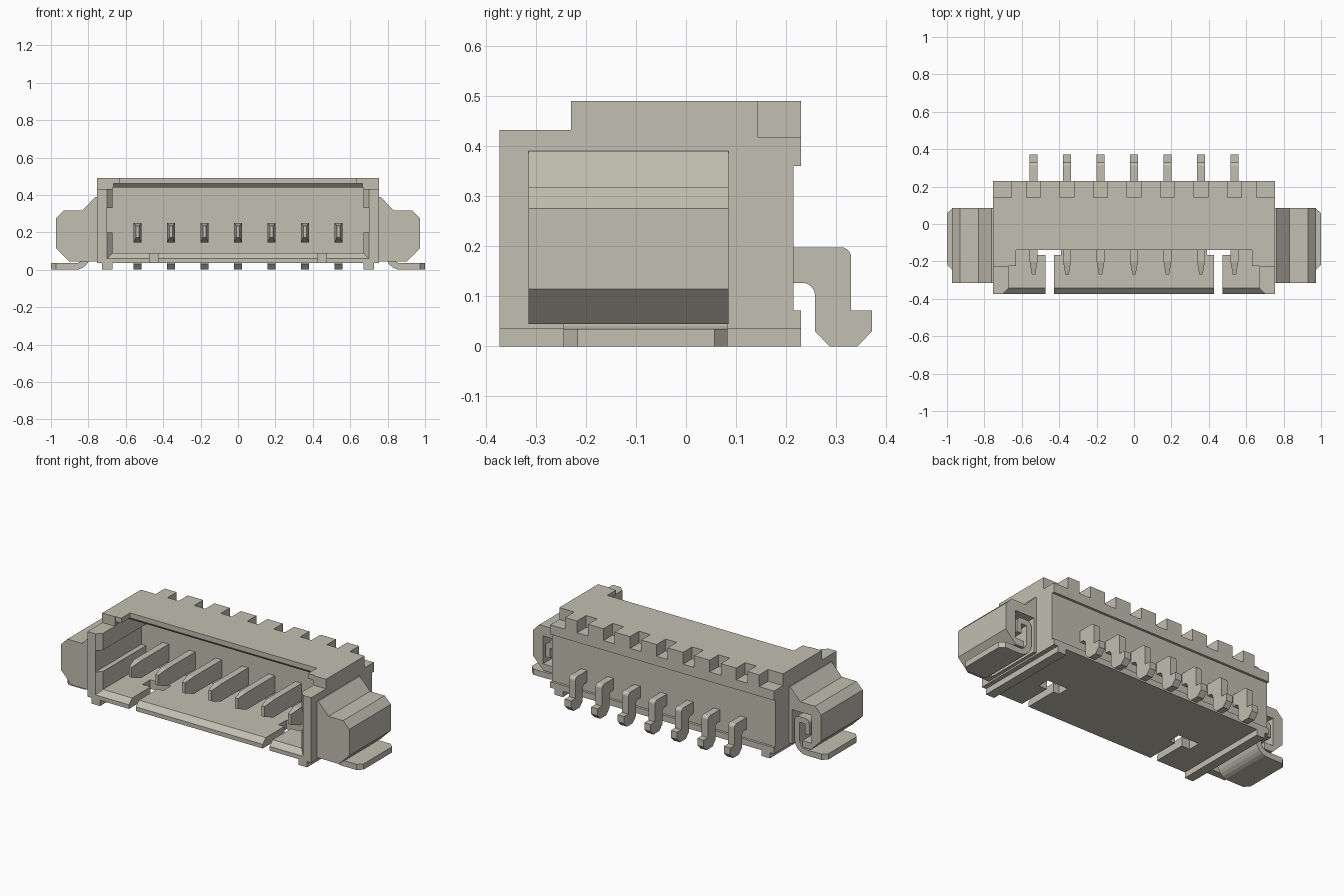
import bpy, bmesh, math

cube = bpy.data.objects.get("Cube")
if cube:
    bpy.data.objects.remove(cube, do_unlink=True)

mat = bpy.data.materials.new("warm grey plastic")
COLOUR = (0.54, 0.52, 0.44, 1)
mat.use_nodes = True
mat.diffuse_color = COLOUR
mat.node_tree.nodes["Principled BSDF"].inputs["Base Color"].default_value = COLOUR


def finish(name, bm):
    bmesh.ops.recalc_face_normals(bm, faces=bm.faces)
    mesh = bpy.data.meshes.new(name)
    bm.to_mesh(mesh)
    bm.free()
    mesh.materials.append(mat)
    ob = bpy.data.objects.new(name, mesh)
    bpy.context.collection.objects.link(ob)
    return ob


def loft(name, near, far):
    """Solid between two matching closed loops of 3D points."""
    bm = bmesh.new()
    a = [bm.verts.new(p) for p in near]
    b = [bm.verts.new(p) for p in far]
    bm.faces.new(a)
    bm.faces.new(b[::-1])
    for i in range(len(a)):
        j = (i + 1) % len(a)
        bm.faces.new((a[i], b[i], b[j], a[j]))
    return finish(name, bm)


def prism(name, pts, axis, lo, hi):
    """Extrude a 2D outline along an axis."""
    def place(p, t):
        return {"x": (t, *p), "y": (p[0], t, p[1]), "z": (*p, t)}[axis]
    return loft(name, [place(p, lo) for p in pts], [place(p, hi) for p in pts])


def rect(x0, x1, y0, y1):
    return [(x0, y0), (x1, y0), (x1, y1), (x0, y1)]


def box(name, x0, x1, y0, y1, z0, z1):
    return prism(name, rect(min(x0, x1), max(x0, x1), y0, y1), "z", z0, z1)


def cut(target, cutter):
    """Boolean the cutter away and bake the result."""
    mod = target.modifiers.new("cut", "BOOLEAN")
    mod.operation, mod.solver, mod.object = "DIFFERENCE", "EXACT", cutter
    bpy.context.view_layer.update()
    ev = target.evaluated_get(bpy.context.evaluated_depsgraph_get())
    mesh = bpy.data.meshes.new_from_object(ev)
    target.modifiers.clear()
    target.data = mesh
    bpy.data.objects.remove(cutter, do_unlink=True)


def arc(cx, cy, r, start, end, n=6):
    return [(cx + r * math.cos(math.radians(start + (end - start) * i / n)),
             cy + r * math.sin(math.radians(start + (end - start) * i / n)))
            for i in range(n + 1)]


FRONT, BACK, WALL = -0.373, 0.23, 0.07
PINS = [i * 0.179 for i in range(-3, 4)]

# Housing shell from its side outline, with the recessed back
housing = prism("housing", [
    (FRONT, 0.035), (BACK, 0.035), (BACK, 0.072), (0.215, 0.072), (0.215, 0.36),
    (BACK, 0.36), (BACK, 0.49), (-0.23, 0.49), (-0.23, 0.432), (FRONT, 0.432)],
    "x", -0.755, 0.755)

# Mating cavity, flared mouth, side grooves and open roof
cut(housing, box("cavity", -0.67, 0.67, -0.5, WALL, 0.09, 0.44))
flare = [[(x, y, z) for x, z in rect(-w, w, b, 0.5)]
         for w, b, y in ((0.71, 0.05, -0.383), (0.665, 0.095, -0.338))]
cut(housing, loft("mouth_flare", *flare))
for s in (-1, 1):
    cut(housing, box("side_groove", s * 0.6, s * 0.7, -0.5, WALL, 0.2, 0.33))
cut(housing, box("roof_opening", -0.63, 0.63, -0.5, -0.14, 0.3, 0.6))
cut(housing, box("roof_front_opening", -0.67, 0.67, -0.5, -0.225, 0.3, 0.6))
cut(housing, prism("roof_chamfer", [(-0.25, 0.46), (-0.14, 0.46), (-0.12, 0.44),
                                    (-0.12, 0.42), (-0.25, 0.42)], "x", -0.665, 0.665))

# Stepped rear top edge
for x in PINS:
    cut(housing, box("rear_notch", x - 0.0375, x + 0.0375, 0.143, 0.3, 0.418, 0.6))
for s in (-1, 1):
    cut(housing, box("corner_notch", s * 0.655, s * 0.9, 0.143, 0.3, 0.418, 0.6))
    # T-shaped floor slots
    cut(housing, box("floor_slot", s * 0.428, s * 0.474, -0.5, -0.13, 0, 0.15))
    cut(housing, box("floor_window", s * 0.39, s * 0.53, -0.165, -0.09, 0, 0.15))

# Contacts: tapered blade inside, hooked solder tail behind
tail = ([(0.2, 0.198)] + arc(0.31, 0.178, 0.02, 90, 0) +
        [(0.33, 0.072), (0.372, 0.072), (0.372, 0.03), (0.343, 0), (0.287, 0), (0.258, 0.03)] +
        arc(0.232, 0.101, 0.026, 0, 90) + [(0.2, 0.127)])
for i, x in enumerate(PINS):
    box(f"contact_blade_{i}", x - 0.021, x + 0.021, -0.2, 0.1, 0.145, 0.25)
    loft(f"contact_tip_{i}",
         [(px, -0.2, z) for px, z in rect(x - 0.021, x + 0.021, 0.145, 0.25)],
         [(px, -0.27, z) for px, z in rect(x - 0.009, x + 0.009, 0.172, 0.235)])
    prism(f"contact_tail_{i}", tail, "x", x - 0.021, x + 0.021)

# Mounting ears, clips and foot rails on both sides
ear_outline = [(0.75, 0.39), (0.762, 0.39), (0.832, 0.317), (0.93, 0.317), (0.972, 0.275),
               (0.972, 0.115), (0.902, 0.045), (0.75, 0.045)]
T = 0.035
clip_outline = ([(0.96, 0), (0.96, T), (0.87, T)] + arc(0.87, 0.08, 0.045, 270, 180) +
                [(0.825, 0.19), (0.86, 0.19), (0.86, 0.13), (0.89, 0.13)] +
                arc(0.86, 0.195, 0.03, 0, 90) + arc(0.82, 0.195, 0.03, 90, 180) +
                arc(0.87, 0.08, 0.08, 180, 270))
for s, side in ((1, "left"), (-1, "right")):
    def flip(pts):
        return [(s * a, b) for a, b in pts]
    ear = prism(f"{side}_ear", flip(ear_outline), "y", -0.315, 0.085)
    cut(ear, prism("ear_pocket", flip(rect(0.775, 0.905, 0.085, 0.255)), "y", -0.27, 0.2))
    cut(ear, prism("ear_slot", flip(rect(0.775, 0.845, 0.02, 0.12)), "y", -0.27, 0.2))
    prism(f"{side}_clip", flip(clip_outline), "y", -0.245, 0.083)
    prism(f"{side}_solder_tab", flip([(0.95, -0.245), (0.972, -0.245), (1, -0.217),
                                      (1, 0.057), (0.972, 0.083), (0.95, 0.083)]),
          "z", 0, T)
    box(f"{side}_foot_rail", s * 0.67, s * 0.727, FRONT, BACK, 0, 0.04)
